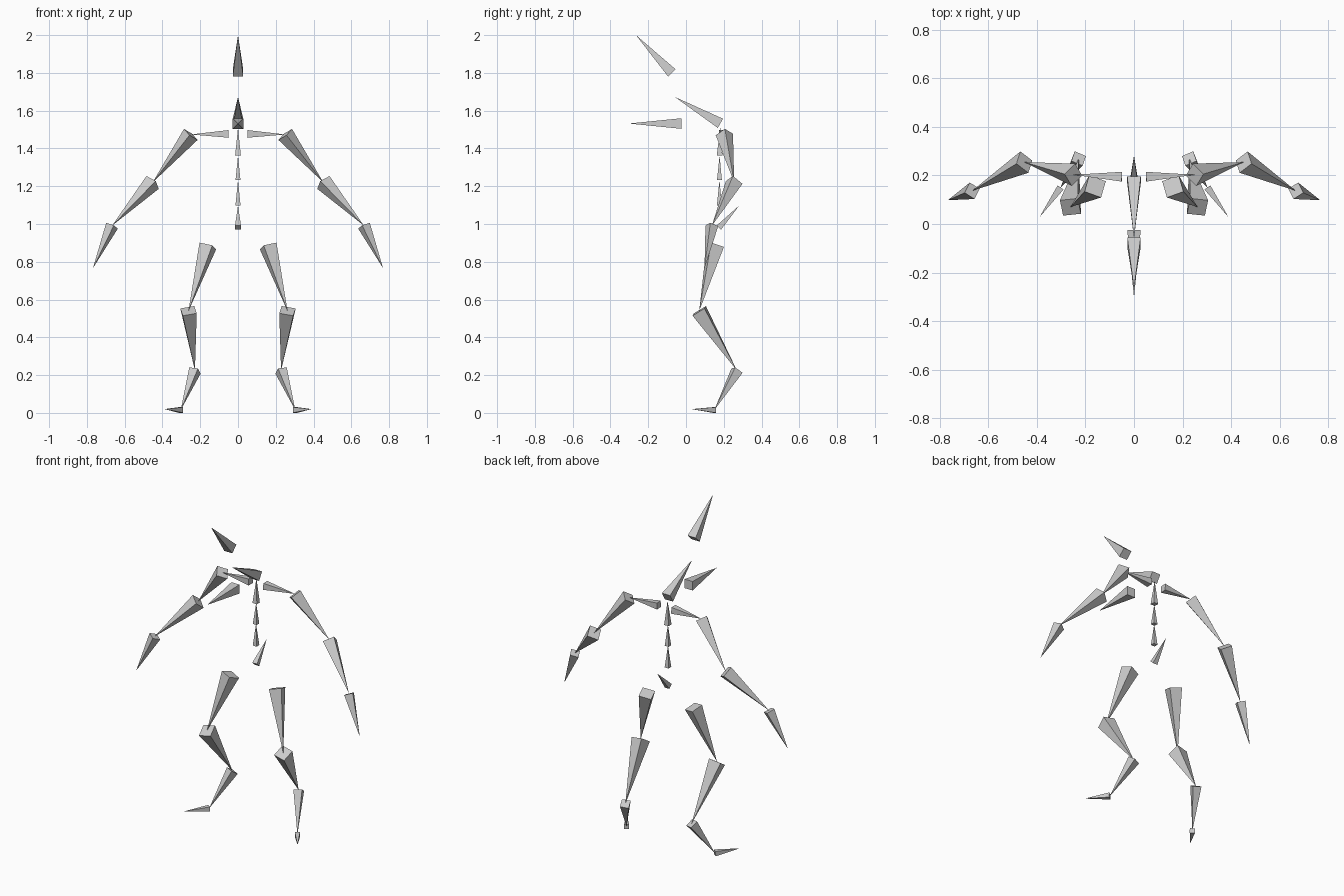
import bpy
import bmesh
from mathutils import Vector

if "Cube" in bpy.data.objects:
    bpy.data.objects.remove(bpy.data.objects["Cube"])

grey = bpy.data.materials.new("bone_grey")
grey.diffuse_color = (0.6, 0.6, 0.6, 1)
grey.use_nodes = True
grey.node_tree.nodes["Principled BSDF"].inputs["Base Color"].default_value = grey.diffuse_color


def bone(name, base, tip, ref, mirror=1):
    """Square pyramid from base to tip, one fifth as wide as long.
    ref is the direction that one pair of base edges follows."""
    flip = lambda v: Vector((v[0] * mirror, v[1], v[2]))
    base, tip, ref = flip(base), flip(tip), flip(ref)
    axis = tip - base
    half = axis.length * 0.1
    axis.normalize()
    u = (ref - axis * ref.dot(axis)).normalized()
    v = axis.cross(u)
    bm = bmesh.new()
    ring = [bm.verts.new(base + (u * a + v * b) * half)
            for a, b in ((-1, -1), (1, -1), (1, 1), (-1, 1))]
    apex = bm.verts.new(tip)
    bm.faces.new(ring[::-1])
    for i in range(4):
        bm.faces.new((ring[i], ring[(i + 1) % 4], apex))
    bmesh.ops.recalc_face_normals(bm, faces=bm.faces)
    mesh = bpy.data.meshes.new(name)
    bm.to_mesh(mesh)
    bm.free()
    mesh.materials.append(grey)
    obj = bpy.data.objects.new(name, mesh)
    bpy.context.collection.objects.link(obj)


X, Z = (1, 0, 0), (0, 0, 1)

# Head, neck, jaw and tail on the centre line
bone("head", (0, -0.075, 1.80), (0, -0.265, 2.0), X)
bone("neck", (0, 0.182, 1.533), (0, -0.06, 1.673), X)
bone("jaw", (0, -0.025, 1.532), (0, -0.303, 1.532), X)
bone("tail", (0, 0.174, 0.981), (0, 0.282, 1.098), X)

# Spine
spine = [(0, 0.177, 1.098), (0, 0.177, 1.232), (0, 0.178, 1.362), (0, 0.181, 1.512)]
for i in range(3):
    bone(f"spine_{i + 1}", spine[i], spine[i + 1], X)

# Arm and leg chains: joints, then (name, edge direction) for each bone
arm = [(0.05, 0.195, 1.477), (0.25, 0.203, 1.474), (0.452, 0.255, 1.22),
       (0.667, 0.137, 0.991), (0.768, 0.098, 0.766)]
arm_bones = [("collarbone", Z), ("upper_arm", (1, 1, 0)),
             ("forearm", (0.7, 0.55, 0.4)), ("hand", (1, 0.5, 0))]
leg = [(0.16, 0.155, 0.883), (0.262, 0.07, 0.54), (0.228, 0.27, 0.224),
       (0.303, 0.15, 0.0155), (0.389, 0.029, 0.02)]
leg_bones = [("thigh", (1, 0.29, 0)), ("shin", (1, -0.15, -0.1)),
             ("ankle", (1, 0.35, 0)), ("foot", Z)]

for side, m in (("left", 1), ("right", -1)):
    for joints, bones in ((arm, arm_bones), (leg, leg_bones)):
        for i, (name, ref) in enumerate(bones):
            bone(f"{side}_{name}", joints[i], joints[i + 1], ref, m)
